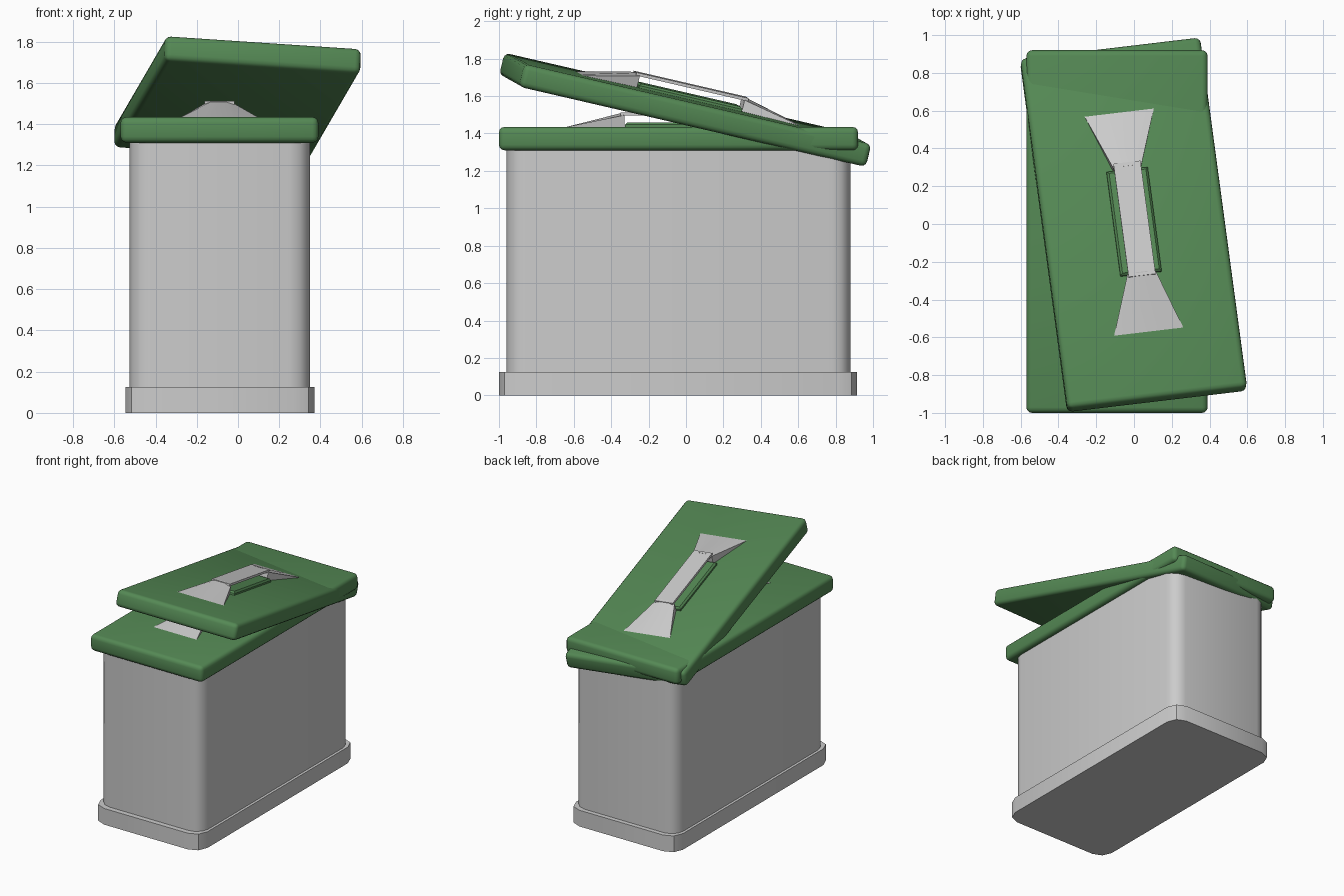
import bpy, bmesh, math
from mathutils import Matrix, Vector

if "Cube" in bpy.data.objects:
    bpy.data.objects.remove(bpy.data.objects["Cube"])

green = bpy.data.materials.new("green")
green.diffuse_color = (0.09, 0.25, 0.09, 1)
green.use_nodes = True
green.node_tree.nodes["Principled BSDF"].inputs["Base Color"].default_value = green.diffuse_color


def finish(name, bm, mat=None, matrix=None, smooth=35):
    bmesh.ops.recalc_face_normals(bm, faces=bm.faces)
    me = bpy.data.meshes.new(name)
    bm.to_mesh(me)
    bm.free()
    ob = bpy.data.objects.new(name, me)
    bpy.context.collection.objects.link(ob)
    if mat:
        me.materials.append(mat)
    if matrix:
        ob.matrix_world = matrix
    bpy.ops.object.select_all(action='DESELECT')
    ob.select_set(True)
    bpy.context.view_layer.objects.active = ob
    bpy.ops.object.shade_smooth_by_angle(angle=math.radians(smooth))
    return ob


def box(x0, x1, y0, y1, z0, z1):
    bm = bmesh.new()
    bmesh.ops.create_cube(bm, size=1)
    bmesh.ops.scale(bm, vec=(x1 - x0, y1 - y0, z1 - z0), verts=bm.verts)
    bmesh.ops.translate(bm, vec=((x0 + x1) / 2, (y0 + y1) / 2, (z0 + z1) / 2), verts=bm.verts)
    return bm


def bevel(bm, edges, width, segments):
    bmesh.ops.bevel(bm, geom=edges, offset=width, segments=segments,
                    profile=0.5, affect='EDGES')


def upright(bm):
    return [e for e in bm.edges if abs(e.verts[0].co.z - e.verts[1].co.z) > 0.01]


# bin body and plinth, rounded in plan
bm = box(-0.525, 0.35, -0.96, 0.88, 0.12, 1.33)
bevel(bm, upright(bm), 0.10, 3)
finish("bin_body", bm)
bm = box(-0.545, 0.37, -1.0, 0.915, 0, 0.125)
bevel(bm, upright(bm), 0.10, 2)
finish("plinth", bm, smooth=30)


def handle_end(name, side, matrix):
    # flared wedge: wide edge on the lid, narrow arched end under the grip
    outer = [(-0.185, 0), (-0.185, 0.002), (-0.07, 0.002), (0.07, 0.002), (0.185, 0.002), (0.185, 0)]
    inner = [(-0.075, 0), (-0.075, 0.065), (-0.03, 0.08), (0.03, 0.08), (0.075, 0.065), (0.075, 0)]
    bm = bmesh.new()
    a = [bm.verts.new((x, side * 0.60, z - 0.002)) for x, z in outer]
    b = [bm.verts.new((x, side * 0.29, z - 0.002)) for x, z in inner]
    for i in range(6):
        j = (i + 1) % 6
        bm.faces.new((a[i], a[j], b[j], b[i]))
    bm.faces.new(a)
    bm.faces.new(b)
    finish(name, bm, matrix=matrix, smooth=20)


def lid(prefix, matrix):
    # slab with softened rim, local top at z = 0
    bm = box(-0.48, 0.48, -0.96, 0.96, -0.125, 0)
    bevel(bm, bm.edges[:], 0.03, 3)
    finish(prefix + "_lid", bm, green, matrix, 40)
    # raised pad below the grip
    bm = box(-0.11, 0.11, -0.285, 0.285, -0.01, 0.025)
    bevel(bm, [e for e in bm.edges if all(v.co.z > 0 for v in e.verts)], 0.012, 1)
    finish(prefix + "_pad", bm, green, matrix, 20)
    # grip bar and its two flared ends
    finish(prefix + "_grip", box(-0.072, 0.072, -0.31, 0.31, 0.06, 0.077), matrix=matrix)
    handle_end(prefix + "_handle_front", -1, matrix)
    handle_end(prefix + "_handle_back", 1, matrix)


lid("closed", Matrix.Translation((-0.09, -0.04, 1.435)))

# second lid lying askew on the first
y = Vector((-0.25, 1.86, -0.43)).normalized()
x = Vector((0.95, 0.12, -0.065))
x = (x - y * x.dot(y)).normalized()
tilt = Matrix((x, y, x.cross(y))).transposed().to_4x4()
lid("loose", Matrix.Translation((0, 0.01, 1.587)) @ tilt)
